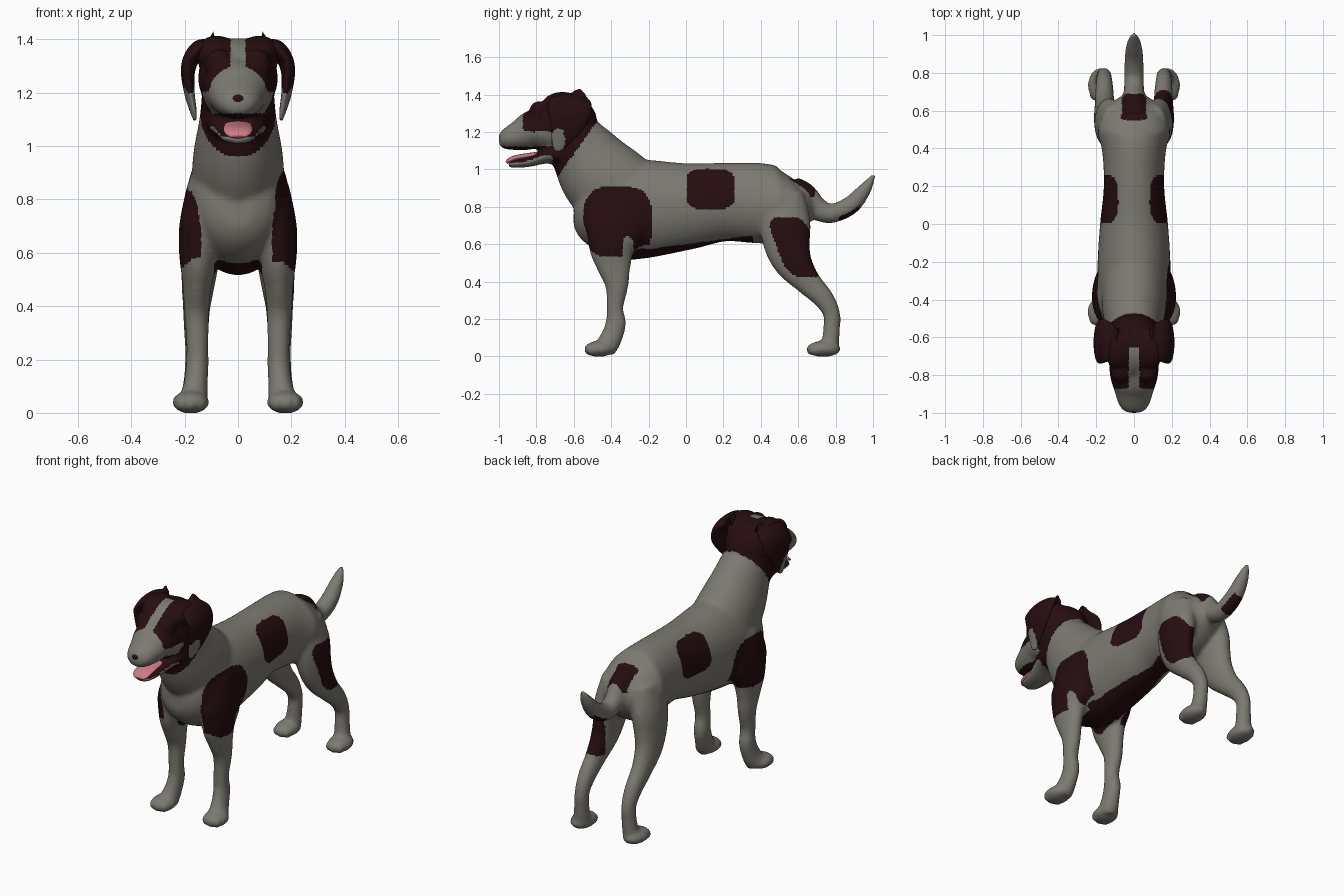
import bpy, bmesh, math
from mathutils import Vector, Matrix


def material(name, rgb):
    m = bpy.data.materials.new(name)
    m.diffuse_color = (*rgb, 1)
    return m


GREY = material("warm_grey_coat", (0.20, 0.195, 0.165))
DARK = material("dark_brown_coat", (0.019, 0.004, 0.005))
PINK = material("pink_tongue", (0.62, 0.20, 0.24))


def spline(rings, steps):
    """Catmull-Rom interpolation of (x, y, z, half_width, half_depth) rings."""
    out = []
    n = len(rings)
    for i in range(n - 1):
        p = [rings[max(0, min(n - 1, i + k))] for k in (-1, 0, 1, 2)]
        for s in range(steps):
            t = s / steps
            out.append([0.5 * (2 * b + (c - a) * t + (2 * a - 5 * b + 4 * c - d) * t * t
                               + (3 * b - a - 3 * c + d) * t ** 3) for a, b, c, d in zip(*p)])
    out.append(list(rings[-1]))
    return out


def tube(bm, rings, side=1, steps=6, sides=32):
    """Elliptical loft along a path; side=-1 mirrors it in x."""
    pts = spline([(r[0] * side, *r[1:]) for r in rings], steps)
    pos = [Vector(p[:3]) for p in pts]
    loops = []
    for i, p in enumerate(pts):
        t = (pos[min(i + 1, len(pos) - 1)] - pos[max(i - 1, 0)]).normalized()
        u = Vector((1, 0, 0))
        u = (u - t * u.dot(t)).normalized()
        v = t.cross(u)
        a, b = max(p[3], 0.003), max(p[4], 0.003)
        loops.append([bm.verts.new(pos[i] + u * a * math.cos(w) + v * b * math.sin(w))
                      for w in (2 * math.pi * k / sides for k in range(sides))])
    for A, B in zip(loops, loops[1:]):
        for k in range(sides):
            j = (k + 1) % sides
            bm.faces.new((A[k], A[j], B[j], B[k]))
    bm.faces.new(loops[0])
    bm.faces.new(loops[-1])


def blob(bm, centre, radii):
    bmesh.ops.create_uvsphere(bm, u_segments=32, v_segments=20, radius=1,
                              matrix=Matrix.Translation(centre) @ Matrix.Diagonal((*radii, 1)))


def finish(bm, name, mats, rule=None, voxel=0):
    bmesh.ops.recalc_face_normals(bm, faces=bm.faces[:])
    me = bpy.data.meshes.new(name)
    bm.to_mesh(me)
    bm.free()
    ob = bpy.data.objects.new(name, me)
    bpy.context.collection.objects.link(ob)
    if voxel:  # melt the parts into one smooth skin
        r = ob.modifiers.new("skin", 'REMESH')
        r.mode, r.voxel_size = 'VOXEL', voxel
        s = ob.modifiers.new("soften", 'SMOOTH')
        s.factor, s.iterations = 0.5, 10
        dg = bpy.context.evaluated_depsgraph_get()
        me = bpy.data.meshes.new_from_object(ob.evaluated_get(dg))
        ob.modifiers.clear()
        ob.data = me
        for v in me.vertices:  # flat soles
            v.co.z = max(v.co.z, 0.0)
    me.materials.clear()
    for m in mats:
        me.materials.append(m)
    for f in me.polygons:
        f.use_smooth = True
        f.material_index = int(rule(f.center, f.normal)) if rule else 0
    return ob


def inside(a, b, ca, cb, ra, rb, p=3):
    return abs((a - ca) / ra) ** p + abs((b - cb) / rb) ** p < 1


def is_dark(c, n):
    x, y, z = c
    ax = abs(x)
    if y < -0.45 and z > 0.95:  # head
        if y > -0.68 + (z - 0.97) * 0.714:
            return False
        if y < -0.65 and z > 1.18 and ax < 0.03 + 0.3 * max(0, 1.3 - z):
            return False  # blaze
        if ax > 0.145 and inside(y, z, -0.685, 1.155, 0.037, 0.06):
            return False  # ear tips
        if z > 1.2 and y > -0.87:
            return True  # mask
        if y > -0.715:
            return True  # collar
        if z > 1.075:
            return z < 1.122 and y > -0.99  # upper lip
        return n.z > 0.3  # inside of lower jaw
    # shoulder patches, larger on the right side
    if ax > 0.13 and x > 0 and inside(y, z, -0.365, 0.72, 0.185, 0.19):
        return not inside(y, z, -0.31, 0.57, 0.03, 0.07)
    if ax > 0.14 and x < 0 and inside(y, z, -0.365, 0.69, 0.175, 0.15):
        return True
    # flank patches
    if ax > 0.08 and inside(y, z, 0.13, 0.895, 0.13, 0.107, 4):
        return True
    # right thigh patch
    if x > 0.10 and inside(y, z, 0.59 - 0.37 * (z - 0.585), 0.585, 0.105, 0.16, 4):
        return True
    # rump, belly and tail underside
    if ax < 0.066 and 0.55 < y < 0.69 and z > 0.85:
        return True
    if ax < 0.12 and -0.46 < y < 0.36 and z < max(0.575, 0.60 + 0.13 * y) and z > 0.48:
        return ax < 0.09 or y > -0.28
    return 0.82 < y < 0.93 and z > 0.6 and n.z < -0.45


body = bmesh.new()
# torso
tube(body, [(0, 0.66, .86, .07, .07), (0, 0.6, .83, .15, .14), (0, 0.5, .81, .192, .20),
            (0, 0.38, .82, .168, .215), (0, 0.2, .825, .160, .21), (0, 0, .802, .18, .233),
            (0, -.2, .79, .193, .262), (0, -.35, .785, .192, .268), (0, -.48, .775, .175, .215),
            (0, -.56, .77, .13, .15), (0, -.60, .77, .06, .07)])
# neck
tube(body, [(0, -.28, .80, .18, .24), (0, -.45, .96, .168, .222),
            (0, -.55, 1.095, .145, .182), (0, -.62, 1.2, .135, .14)])
# skull, muzzle and lower jaw
blob(body, (0, -.65, 1.255), (.15, .175, .15))
tube(body, [(0, -.68, 1.21, .135, .13), (0, -.8, 1.215, .128, .11), (0, -.88, 1.185, .105, .087),
            (0, -.95, 1.165, .083, .062), (0, -.985, 1.16, .06, .045), (0, -1.0, 1.16, .03, .025)])
tube(body, [(0, -.64, 1.09, .125, .09), (0, -.74, 1.075, .105, .045), (0, -.84, 1.04, .076, .027),
            (0, -.92, 1.03, .06, .022), (0, -.95, 1.028, .035, .015)])
# tail
tube(body, [(0, .56, .90, .07, .07), (0, .63, .855, .065, .075), (0, .70, .79, .055, .062),
            (0, .78, .765, .052, .052), (0, .88, .808, .05, .05), (0, .95, .885, .04, .038),
            (0, .99, .945, .024, .02), (0, 1.008, .975, .008, .008)])
for s in (1, -1):
    # crown and brow
    blob(body, (s * .08, -.66, 1.345), (.08, .11, .07))
    blob(body, (s * .07, -.79, 1.305), (.055, .05, .06))
    # front legs
    tube(body, [(.12, -.36, .85, .07, .13), (.142, -.375, .7, .078, .165), (.147, -.395, .58, .073, .125),
                (.153, -.385, .48, .055, .092), (.155, -.37, .38, .047, .063),
                (.152, -.38, .26, .042, .045), (.153, -.375, .18, .043, .055),
                (.158, -.395, .11, .045, .058), (.165, -.42, .06, .052, .06),
                (.17, -.43, .02, .05, .05)], s)
    blob(body, (s * .177, -.465, .04), (.07, .08, .043))
    # hind legs
    tube(body, [(.10, .52, .87, .07, .11), (.125, .53, .72, .08, .135), (.138, .54, .6, .073, .125),
                (.148, .575, .5, .064, .103), (.155, .65, .40, .052, .072),
                (.157, .735, .31, .046, .056), (.158, .778, .23, .04, .046),
                (.16, .779, .15, .041, .045), (.165, .772, .08, .046, .047),
                (.17, .762, .02, .05, .05)], s)
    blob(body, (s * .178, .735, .04), (.067, .092, .043))
    # toes
    for k in (-1, 0, 1):
        blob(body, (s * (.178 + k * .036), -.517 + abs(k) * .012, .037), (.024, .03, .032))
        blob(body, (s * (.178 + k * .034), .672 + abs(k) * .012, .035), (.023, .03, .03))
finish(body, "dog_body", [GREY, DARK], is_dark, 0.011)

# hanging ears
for s, side in ((1, "right"), (-1, "left")):
    bm = bmesh.new()
    tube(bm, [(.08, -.62, 1.375, .02, .07), (.145, -.62, 1.365, .032, .11), (.185, -.625, 1.30, .028, .115),
              (.183, -.65, 1.21, .02, .08), (.167, -.68, 1.13, .012, .038),
              (.162, -.69, 1.10, .006, .014)], s, 8)
    finish(bm, side + "_ear", [GREY, DARK], is_dark)

# nose
bm = bmesh.new()
blob(bm, (0, -.967, 1.172), (.047, .033, .034))
finish(bm, "nose", [DARK])

# tongue
bm = bmesh.new()
tube(bm, [(0, -.72, 1.09, .045, .012), (0, -.84, 1.074, .053, .014), (0, -.91, 1.062, .055, .014),
          (0, -.945, 1.047, .048, .013), (0, -.96, 1.035, .03, .008)])
finish(bm, "tongue", [PINK])
